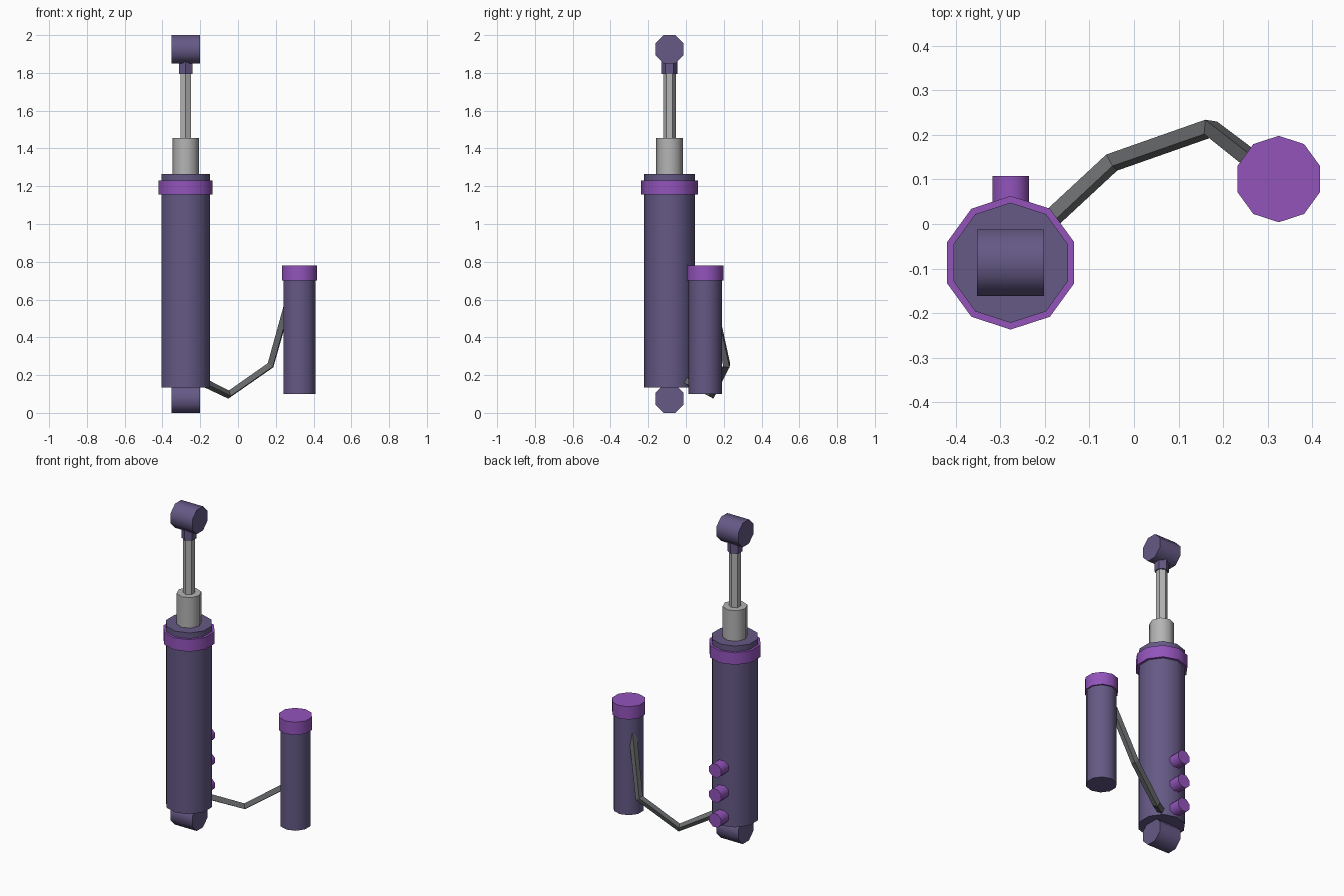
import bpy, bmesh
from math import radians, cos
from mathutils import Matrix, Vector

cube = bpy.data.objects.get("Cube")
if cube:
    bpy.data.objects.remove(cube, do_unlink=True)


def material(name, rgb):
    m = bpy.data.materials.new(name)
    m.use_nodes = True
    m.diffuse_color = (*rgb, 1)
    m.node_tree.nodes["Principled BSDF"].inputs["Base Color"].default_value = (*rgb, 1)
    return m


SLATE = material("slate_purple", (0.13, 0.10, 0.235))
VIOLET = material("bright_violet", (0.29, 0.088, 0.50))
SILVER = material("silver_grey", (0.46, 0.46, 0.46))
RUBBER = material("hose_grey", (0.14, 0.145, 0.15))


def add_object(name, data, mat):
    ob = bpy.data.objects.new(name, data)
    data.materials.append(mat)
    bpy.context.collection.objects.link(ob)
    return ob


def cylinder(name, start, end, radius, sides, mat, spin=0):
    """Closed prism between two points, with one corner towards +y unless spun."""
    start, end = Vector(start), Vector(end)
    axis = end - start
    if axis.x:
        turn = Matrix.Rotation(radians(90), 4, "Y")
    elif axis.y:
        turn = Matrix.Rotation(radians(-90), 4, "X")
    else:
        turn = Matrix.Identity(4)
    mesh = bpy.data.meshes.new(name)
    bm = bmesh.new()
    bmesh.ops.create_cone(
        bm, cap_ends=True, segments=sides, radius1=radius, radius2=radius, depth=axis.length,
        matrix=Matrix.Translation((start + end) / 2) @ turn @ Matrix.Rotation(radians(spin), 4, "Z"))
    bm.to_mesh(mesh)
    bm.free()
    ob = add_object(name, mesh, mat)
    bpy.ops.object.select_all(action="DESELECT")
    ob.select_set(True)
    bpy.context.view_layer.objects.active = ob
    bpy.ops.object.shade_smooth_by_angle(angle=radians(50))
    return ob


def upright(name, centre, bottom, top, radius, sides, mat):
    return cylinder(name, (*centre, bottom), (*centre, top), radius, sides, mat)


MAIN = (-0.277, -0.087)
TANK = (0.325, 0.101)

# Damper body, collar and piston
upright("damper_body", MAIN, 0.135, 1.265, 0.135, 10, SLATE)
upright("damper_collar", MAIN, 1.155, 1.23, 0.15, 10, VIOLET)
upright("piston_sleeve", MAIN, 1.25, 1.455, 0.071, 8, SILVER)
upright("piston_rod", MAIN, 1.44, 1.81, 0.033, 6, SILVER)
upright("rod_neck", MAIN, 1.795, 1.88, 0.042, 6, SLATE)

# Mounting eyes, lying across x
flat_half = 0.075
for name, z in (("lower_eye", flat_half), ("upper_eye", 2 - flat_half)):
    x, y = MAIN
    cylinder(name, (x - 0.075, y, z), (x + 0.075, y, z),
             flat_half / cos(radians(22.5)), 8, SLATE, spin=22.5)

# Adjuster knobs on the back of the body
for i in range(3):
    z = 0.19 + i * 0.155
    cylinder(f"adjuster_knob_{i + 1}", (MAIN[0], 0, z), (MAIN[0], 0.108, z),
             0.0445, 8, VIOLET, spin=22.5)

# Separate reservoir and its cap
upright("reservoir_body", TANK, 0.10, 0.71, 0.0885, 10, SLATE)
upright("reservoir_cap", TANK, 0.70, 0.78, 0.097, 10, VIOLET)

# Four-sided hose from the body to the reservoir
path = [(-0.215, -0.015, 0.178), (-0.05, 0.138, 0.097), (0.172, 0.216, 0.252), (0.27, 0.14, 0.6)]
curve = bpy.data.curves.new("hose", "CURVE")
curve.dimensions = "3D"
curve.bevel_depth = 0.023
curve.bevel_resolution = 0
curve.use_fill_caps = True
spline = curve.splines.new("POLY")
spline.points.add(len(path) - 1)
for point, co in zip(spline.points, path):
    point.co = (*co, 1)
    point.tilt = radians(20)
spline.use_smooth = False
add_object("hose", curve, RUBBER)
